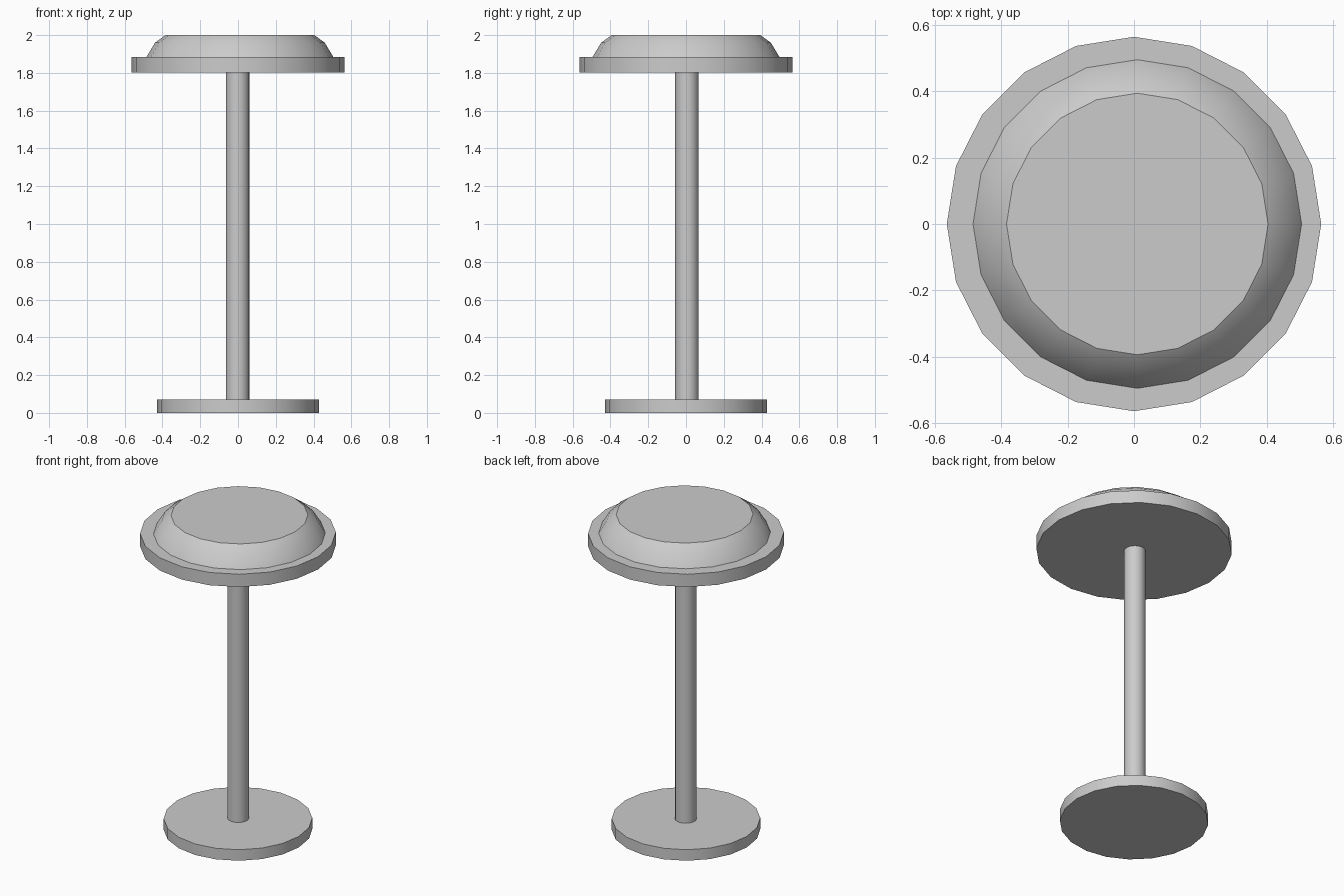
import bpy, bmesh, math

if "Cube" in bpy.data.objects:
    bpy.data.objects.remove(bpy.data.objects["Cube"])

SIDES = 20


def turned(name, profile, x=0.0, y=0.0):
    """Closed turned solid from (radius, height) rings, bottom to top."""
    bm = bmesh.new()
    rings = []
    for r, z in profile:
        rings.append([bm.verts.new((r * math.cos(2 * math.pi * i / SIDES),
                                    r * math.sin(2 * math.pi * i / SIDES), z))
                      for i in range(SIDES)])
    for low, high in zip(rings, rings[1:]):
        for i in range(SIDES):
            j = (i + 1) % SIDES
            bm.faces.new((low[i], low[j], high[j], high[i]))
    bm.faces.new(rings[0][::-1])
    bm.faces.new(rings[-1])
    mesh = bpy.data.meshes.new(name)
    bm.to_mesh(mesh)
    bm.free()
    obj = bpy.data.objects.new(name, mesh)
    obj.location = (x, y, 0)
    bpy.context.collection.objects.link(obj)
    bpy.ops.object.select_all(action='DESELECT')
    obj.select_set(True)
    bpy.context.view_layer.objects.active = obj
    bpy.ops.object.shade_smooth_by_angle(angle=math.radians(30))
    return obj


# Floor disc
turned("base", [(0.428, 0.0), (0.428, 0.07)])
# Column, very slightly off centre
turned("pole", [(0.062, 0.07), (0.062, 1.803)], x=-0.002, y=0.005)
# Seat disc
turned("seat", [(0.564, 1.803), (0.564, 1.884)])
# Cushion with bevelled shoulder
turned("cushion", [(0.495, 1.884), (0.449, 1.96), (0.394, 2.0)], x=0.01)
